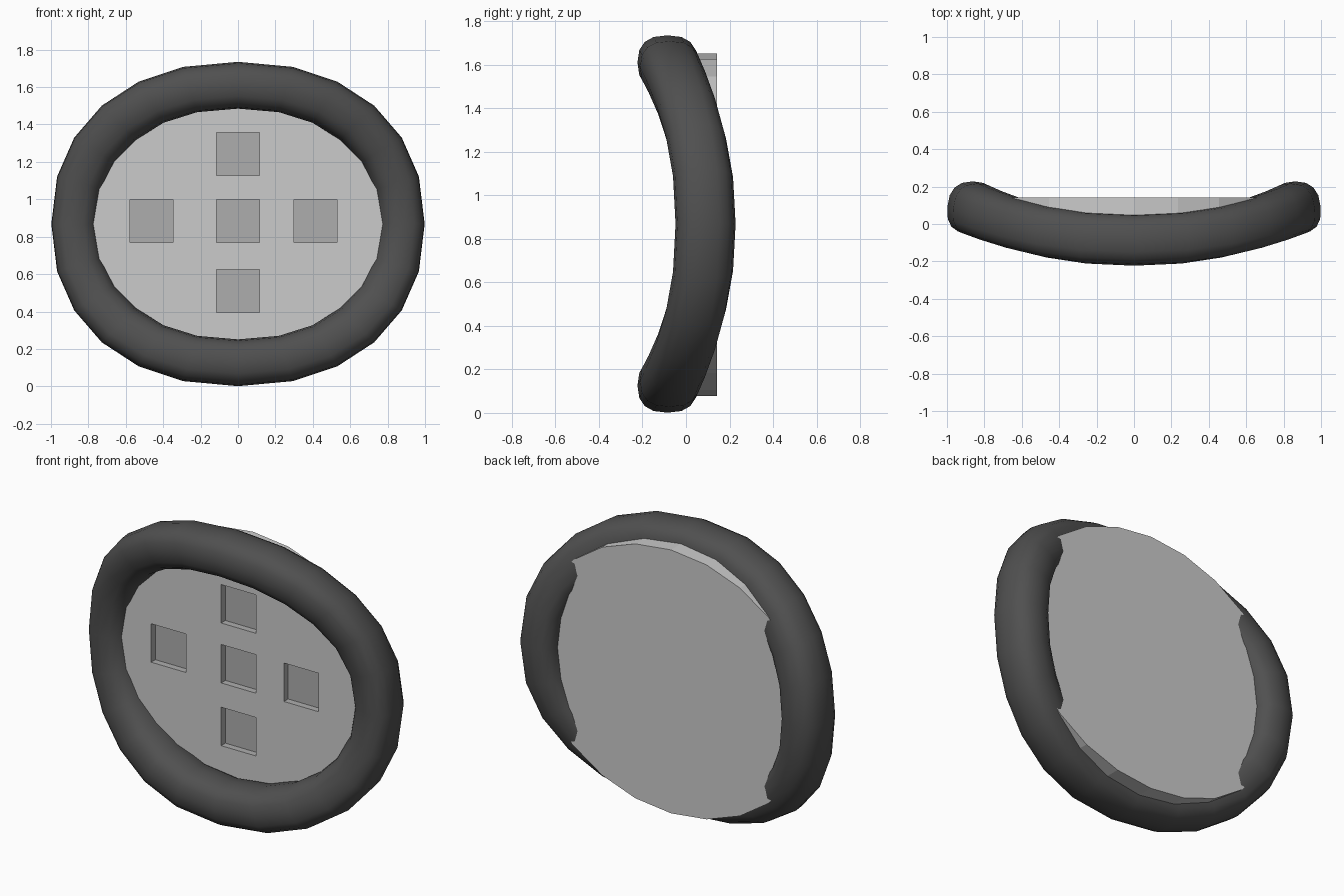
import bpy, bmesh
from math import sin, cos, pi, copysign

if "Cube" in bpy.data.objects:
    bpy.data.objects.remove(bpy.data.objects["Cube"])

CZ = 0.868          # height of the centre
SEG, SIDES = 24, 16


def material(name, v):
    m = bpy.data.materials.new(name)
    m.diffuse_color = (v, v, v, 1)
    m.use_nodes = True
    m.node_tree.nodes["Principled BSDF"].inputs["Base Color"].default_value = m.diffuse_color
    return m


def make_object(name, bm, mat):
    bmesh.ops.recalc_face_normals(bm, faces=bm.faces)
    me = bpy.data.meshes.new(name)
    bm.to_mesh(me)
    bm.free()
    me.materials.append(mat)
    ob = bpy.data.objects.new(name, me)
    bpy.context.collection.objects.link(ob)
    return ob


def spow(v, n):
    return copysign(abs(v) ** (2 / n), v)


# Padded rim: rounded section swept round a saddle-shaped oval
bm = bmesh.new()
loops = []
for i in range(SEG):
    t = 2 * pi * i / SEG
    c, s = spow(cos(t), 2.2), spow(sin(t), 2.2)
    yc = -0.085 + 0.175 * cos(t) ** 2
    loop = []
    for j in range(SIDES):
        a = 2 * pi * j / SIDES
        u, v = 0.125 * spow(cos(a), 2.5), 0.138 * spow(sin(a), 2.5)
        u -= 0.08 * v * cos(t) ** 2
        loop.append(bm.verts.new(((0.873 + u) * c, yc + v, CZ + (0.742 + u) * s)))
    loops.append(loop)
for i in range(SEG):
    p, q = loops[i], loops[(i + 1) % SEG]
    for j in range(SIDES):
        k = (j + 1) % SIDES
        bm.faces.new((p[j], p[k], q[k], q[j]))
rim = make_object("padded_rim", bm, material("dark_rubber", 0.08))
rim.data.polygons.foreach_set("use_smooth", [True] * len(rim.data.polygons))

# Flat oval plate
Y0, Y1 = 0.005, 0.142
bm = bmesh.new()
ring = [(0.91 * sin(2 * pi * i / SEG), CZ - 0.003 + 0.787 * cos(2 * pi * i / SEG))
        for i in range(SEG)]
front = bm.faces.new([bm.verts.new((x, Y0, z)) for x, z in ring])
ext = bmesh.ops.extrude_face_region(bm, geom=[front], use_keep_orig=True)
moved = [g for g in ext["geom"] if isinstance(g, bmesh.types.BMVert)]
bmesh.ops.translate(bm, verts=moved, vec=(0, Y1 - Y0, 0))
plate = make_object("plate", bm, material("light_grey", 0.6))

# Five square recesses cut into the front of the plate
recess_mat = material("recess_grey", 0.42)
plate.data.materials.append(recess_mat)
bm = bmesh.new()
for x, z in [(0, 1.243), (0, 0.885), (0, 0.51), (-0.463, 0.885), (0.415, 0.885)]:
    cube = bmesh.ops.create_cube(bm, size=1)["verts"]
    bmesh.ops.scale(bm, verts=cube, vec=(0.23, 0.08, 0.23))
    bmesh.ops.translate(bm, verts=cube, vec=(x, Y0, z))
cutter = make_object("recess_cutter", bm, recess_mat)
cutter.hide_render = True
mod = plate.modifiers.new("recesses", 'BOOLEAN')
mod.operation = 'DIFFERENCE'
mod.solver = 'EXACT'
mod.material_mode = 'TRANSFER'
mod.object = cutter
bpy.context.view_layer.objects.active = plate
bpy.ops.object.modifier_apply(modifier=mod.name)
bpy.data.objects.remove(cutter)
